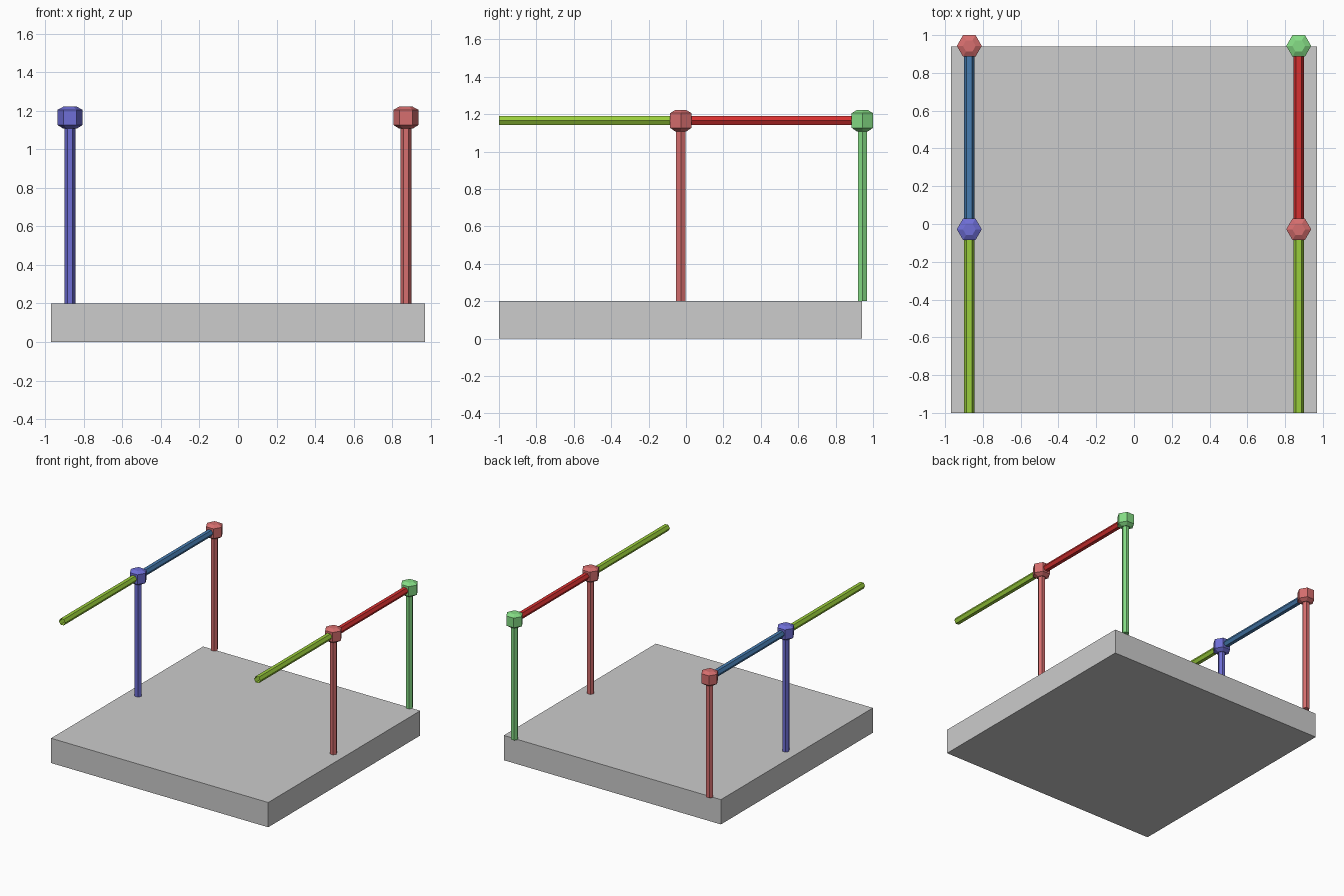
import bpy, math

if "Cube" in bpy.data.objects:
    bpy.data.objects.remove(bpy.data.objects["Cube"])

def srgb(c):
    c /= 255
    return c / 12.92 if c <= 0.04045 else ((c + 0.055) / 1.055) ** 2.4

def material(name, r, g, b):
    m = bpy.data.materials.new(name)
    m.diffuse_color = (srgb(r), srgb(g), srgb(b), 1)
    m.use_nodes = True
    m.node_tree.nodes["Principled BSDF"].inputs["Base Color"].default_value = m.diffuse_color
    return m

GREY = material("light grey", 204, 204, 204)
ROSE = material("soft red", 214, 110, 110)
VIOLET = material("soft blue", 110, 110, 214)
MINT = material("soft green", 133, 220, 133)
LIME = material("yellow green", 154, 205, 60)
STEEL = material("steel blue", 70, 124, 176)
RED = material("strong red", 214, 48, 48)

def hex_loft(name, profile, mat, loc, capped=True, along_y=False):
    """Six-sided solid from (radius, height) rings, corners pointing along x."""
    verts = [(r * math.cos(i * math.pi / 3), r * math.sin(i * math.pi / 3), z)
             for r, z in profile for i in range(6)]
    faces = [(6 * k + i, 6 * k + (i + 1) % 6, 6 * k + 6 + (i + 1) % 6, 6 * k + 6 + i)
             for k in range(len(profile) - 1) for i in range(6)]
    if capped:
        faces += [tuple(range(5, -1, -1)), tuple(range(len(verts) - 6, len(verts)))]
    mesh = bpy.data.meshes.new(name)
    mesh.from_pydata(verts, [], faces)
    mesh.materials.append(mat)
    ob = bpy.data.objects.new(name, mesh)
    ob.location = loc
    if along_y:
        ob.rotation_euler.x = math.pi / 2   # local z points to the front
    bpy.context.collection.objects.link(ob)

# base slab
bpy.ops.mesh.primitive_cube_add(size=1, location=(0, -0.03, 0.1))
slab = bpy.context.object
slab.name = "base_slab"
slab.scale = (1.94, 1.94, 0.2)
slab.data.materials.append(GREY)

X, MID, BACK, BASE, RAIL_Z, R = 0.872, -0.028, 0.943, 0.2, 1.165, 0.028
KNOB = [(0.034, -0.058), (0.066, -0.038), (0.066, 0.04), (0.034, 0.057)]

# posts, each with a knob of the same colour
for name, x, y, mat in (("front_left", -X, MID, VIOLET), ("front_right", X, MID, ROSE),
                        ("back_left", -X, BACK, ROSE), ("back_right", X, BACK, MINT)):
    hex_loft(name + "_post", [(R, 0), (R, RAIL_Z - BASE)], mat, (x, y, BASE))
    hex_loft(name + "_knob", KNOB, mat, (x, y, RAIL_Z))

# open-ended rails running front to back
for side, x, mat in (("left", -X, STEEL), ("right", X, RED)):
    hex_loft(side + "_front_rail", [(R, 0), (R, 1 + MID)], LIME, (x, MID, RAIL_Z), False, True)
    hex_loft(side + "_back_rail", [(R, 0), (R, BACK - MID)], mat, (x, BACK, RAIL_Z), False, True)
